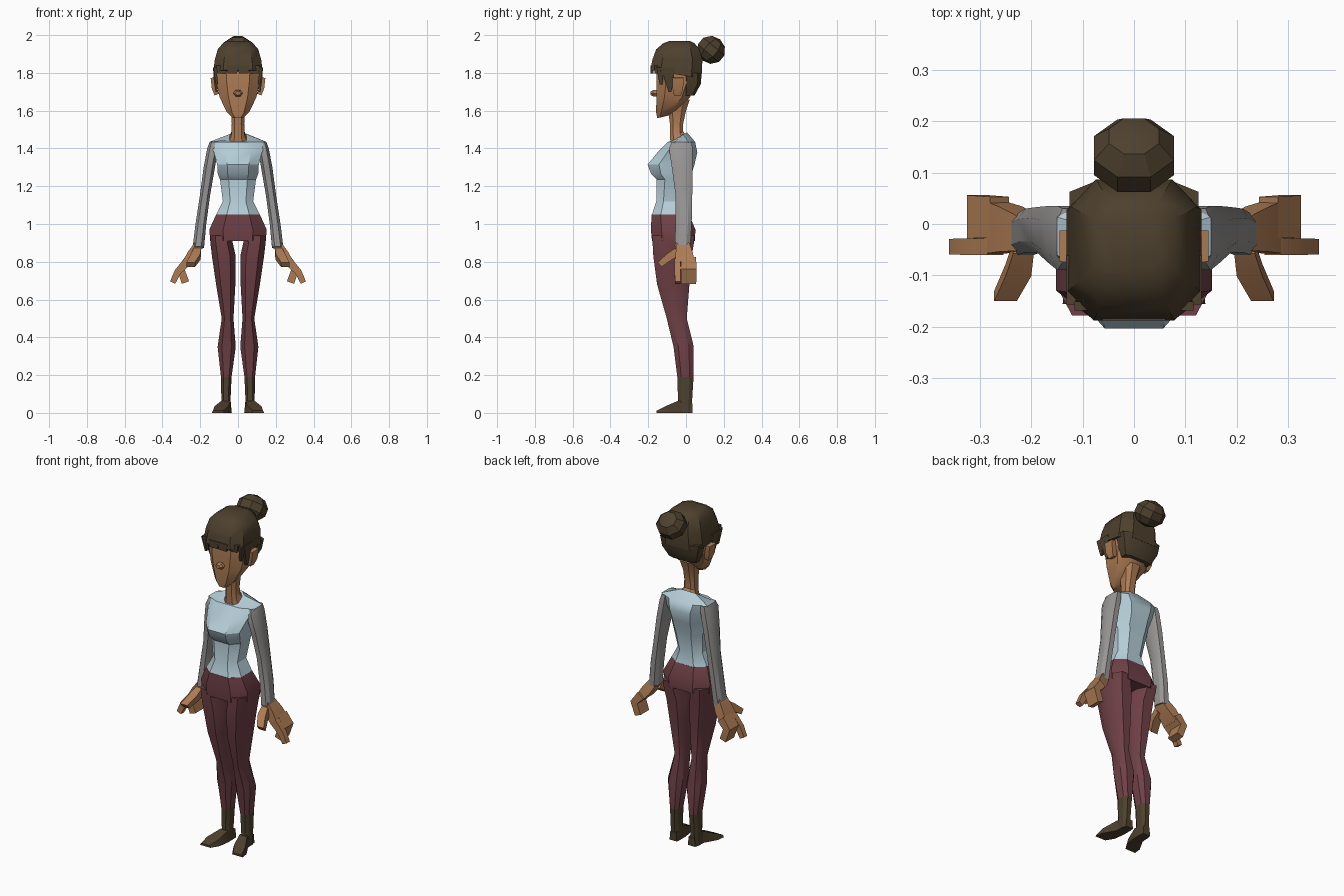
import bpy, bmesh, math
from mathutils import Vector, Matrix

cube = bpy.data.objects.get("Cube")
if cube:
    bpy.data.objects.remove(cube, do_unlink=True)


def material(name, r, g, b):
    m = bpy.data.materials.new(name)
    m.use_nodes = True
    m.diffuse_color = (r, g, b, 1)
    m.node_tree.nodes["Principled BSDF"].inputs["Base Color"].default_value = (r, g, b, 1)
    return m


SKIN = material("skin tan", 0.42, 0.20, 0.088)
HAIR = material("dark brown", 0.075, 0.052, 0.027)
SHIRT = material("pale blue", 0.46, 0.61, 0.68)
SLEEVE = material("sleeve grey", 0.32, 0.31, 0.305)
PANTS = material("plum", 0.16, 0.052, 0.062)


def finish(bm, name, mat, mirror=False):
    """Turn a bmesh into an object with soft shading and optional mirroring."""
    bmesh.ops.recalc_face_normals(bm, faces=bm.faces)
    mesh = bpy.data.meshes.new(name)
    bm.to_mesh(mesh)
    bm.free()
    mesh.materials.append(mat)
    ob = bpy.data.objects.new(name, mesh)
    bpy.context.collection.objects.link(ob)
    bpy.ops.object.select_all(action='DESELECT')
    ob.select_set(True)
    bpy.context.view_layer.objects.active = ob
    bpy.ops.object.shade_smooth_by_angle(angle=math.radians(32))
    if mirror:
        ob.modifiers.new("mirror", 'MIRROR').use_mirror_merge = False
    return ob


def loft(name, mat, rings, mirror=False):
    """Skin a list of point rings and cap both ends."""
    bm = bmesh.new()
    loops = [[bm.verts.new(p) for p in ring] for ring in rings]
    for a, b in zip(loops, loops[1:]):
        for i in range(len(a)):
            j = (i + 1) % len(a)
            bm.faces.new((a[i], a[j], b[j], b[i]))
    bm.faces.new(loops[0])
    bm.faces.new(loops[-1])
    return finish(bm, name, mat, mirror)


def octagon(z, x0, x1, yf, yb, k=0.52):
    """Eight-sided ring filling a box; z may be a (front, back) pair."""
    zf, zb = z if isinstance(z, tuple) else (z, z)
    unit = [(1, k), (k, 1), (-k, 1), (-1, k), (-1, -k), (-k, -1), (k, -1), (1, -k)]
    return [((x0 + x1) / 2 + u * (x1 - x0) / 2,
             (yf + yb) / 2 + v * (yb - yf) / 2,
             zf + (zb - zf) * (v + 1) / 2) for u, v in unit]


def centred(name, mat, rows, k=0.52):
    return loft(name, mat, [octagon(z, -h, h, f, b, k) for z, h, f, b in rows])


def paired(name, mat, rows):
    return loft(name, mat, [octagon(*r) for r in rows], True)


def limb(name, mat, side, path):
    """Four-sided bar along points, each with half width and half thickness."""
    pts = [Vector(p[0]) for p in path]
    side = Vector(side).normalized()
    rings = []
    for i, (_, w, t) in enumerate(path):
        tangent = pts[min(i + 1, len(pts) - 1)] - pts[max(i - 1, 0)]
        n = tangent.cross(side).normalized()
        rings.append([pts[i] + side * w * u + n * t * v
                      for u, v in ((1, 1), (-1, 1), (-1, -1), (1, -1))])
    return loft(name, mat, rings, True)


# Shirt body with bust shelf, shoulders and dipped neckline
centred("shirt", SHIRT, [
    (1.05, .115, -.18, .015), (1.12, .08, -.157, .0), (1.235, .095, -.155, .025),
    (1.265, .107, -.185, .03), (1.315, .11, -.203, .045), (1.38, .128, -.15, .06),
    (1.435, .15, -.095, .048), ((1.435, 1.485), .052, -.078, .005)])

# Trousers
centred("trouser_hips", PANTS, [
    (.91, .147, -.18, .047), (.97, .152, -.186, .05), (1.05, .116, -.182, .016)])
paired("trouser_legs", PANTS, [
    (.94, .03, .149, -.178, .045), (.9, .028, .146, -.177, .042),
    (.83, .012, .138, -.173, .03), (.68, .014, .116, -.153, .018),
    (.5, .024, .086, -.102, .004), (.35, .012, .108, -.066, .041),
    (.19, .034, .09, -.046, .04)])

# Boots
paired("boot_shafts", HAIR, [
    (.19, .034, .09, -.046, .04), (.06, .04, .088, -.042, .032),
    (.0, .034, .09, -.05, .032)])
loft("boot_feet", HAIR, [
    [(x - w, y, 0), (x + w, y, 0), (x + w * .8, y, h), (x - w * .8, y, h)]
    for x, y, w, h in ((.06, .034, .024, .05), (.063, -.04, .03, .065),
                       (.088, -.11, .045, .035), (.105, -.156, .034, .012))], True)

# Sleeves
paired("sleeves", SLEEVE, [
    (1.435, .105, .15, -.075, .03), (1.40, .105, .163, -.09, .035),
    (1.30, .122, .182, -.075, .035), (1.15, .148, .202, -.055, .033),
    (1.0, .168, .225, -.055, .03), ((.88, .87), .18, .24, -.06, .022)])

# Hands: palm, grouped fingers, pointing finger and thumb
limb("palms", SKIN, (0, 1, 0), [
    ((.208, -.018, .89), .034, .024), ((.24, -.01, .84), .044, .028),
    ((.275, -.006, .79), .052, .022)])
limb("grouped_fingers", SKIN, (0, 1, 0), [
    ((.262, .013, .81), .04, .024), ((.303, .014, .76), .042, .022),
    ((.278, .014, .69), .04, .02)])
limb("pointing_fingers", SKIN, (0, 1, 0), [
    ((.27, -.044, .80), .016, .022), ((.32, -.044, .745), .016, .018),
    ((.346, -.044, .69), .015, .015)])
limb("thumbs", SKIN, (1, 0, 0), [
    ((.215, -.045, .855), .02, .022), ((.225, -.09, .825), .025, .02),
    ((.25, -.14, .785), .022, .016)])

# Neck and head
centred("neck", SKIN, [
    ((1.425, 1.47), .05, -.082, .0), ((1.455, 1.49), .036, -.084, -.015),
    (1.53, .033, -.085, -.015), (1.6, .036, -.095, .0), (1.66, .05, -.1, .02)])
centred("head", SKIN, [
    ((1.56, 1.575), .03, -.152, -.09), ((1.59, 1.605), .06, -.158, -.045),
    (1.67, .097, -.157, .02), (1.75, .115, -.157, .055),
    (1.85, .115, -.155, .07), (1.92, .09, -.13, .05)])
loft("nose", SKIN, [
    [(r * math.cos(a * math.tau / 6), y, 1.692 + .75 * r * math.sin(a * math.tau / 6))
     for a in range(6)] for r, y in ((.025, -.15), (.025, -.175), (.014, -.187))])
limb("ears", SKIN, (0, 1, 0), [
    ((.113, -.045, 1.685), .018, .012), ((.125, -.043, 1.72), .028, .014),
    ((.133, -.043, 1.775), .03, .012)])

# Hair: cap, nape, sideburns, fringe locks and bun
centred("hair_cap", HAIR, [
    ((1.815, 1.77), .131, -.188, .082), (1.87, .123, -.178, .087),
    (1.925, .107, -.158, .07), (1.957, .08, -.12, .045), (1.97, .055, -.085, .02)], .6)
centred("hair_nape", HAIR, [
    (1.68, .088, -.01, .045), (1.74, .115, -.015, .078), (1.80, .126, -.02, .083)], .6)
limb("sideburns", HAIR, (0, 1, 0), [
    ((.123, -.095, 1.83), .035, .009), ((.12, -.09, 1.77), .025, .009),
    ((.113, -.085, 1.70), .008, .006)])
limb("temple_locks", HAIR, (0, 1, 0), [
    ((.122, -.137, 1.83), .02, .009), ((.113, -.132, 1.74), .008, .006)])
for i, x in enumerate((-.085, -.03, .03, .085)):
    y = -.183 + (.02 if abs(x) > .05 else 0)
    loft("fringe_lock_%d" % (i + 1), HAIR, [
        [(x + sx * w, y + sy, z) for sx, sy in ((-1, -.005), (1, -.005), (1, .012), (-1, .012))]
        for w, z in ((.031, 1.84), (.025, 1.798))])
bm = bmesh.new()
bmesh.ops.create_uvsphere(bm, u_segments=8, v_segments=5, radius=1)
bm.transform(Matrix.Translation((0, .133, 1.922)) @ Matrix.Rotation(math.radians(-40), 4, 'X')
             @ Matrix.Diagonal((.089, .083, .073, 1)) @ Matrix.Rotation(math.pi / 8, 4, 'Z'))
finish(bm, "hair_bun", HAIR)
